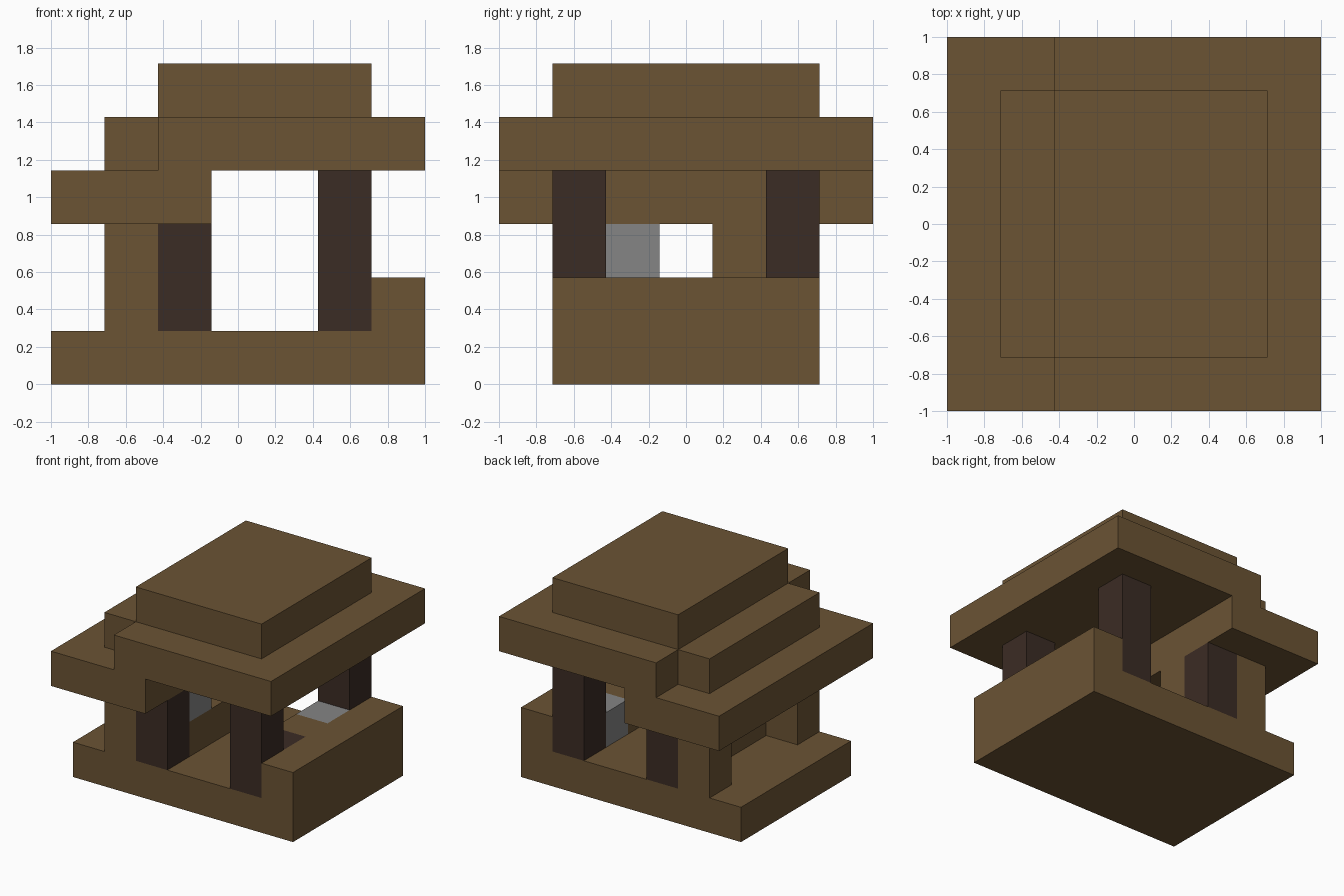
import bpy
import bmesh
from mathutils import Vector

cube = bpy.data.objects.get("Cube")
if cube:
    bpy.data.objects.remove(cube, do_unlink=True)

UNIT = 2 / 7  # one block
ORIGIN = Vector((-1, -1, 0))


def material(name, rgb):
    mat = bpy.data.materials.new(name)
    mat.use_nodes = True
    mat.diffuse_color = (*rgb, 1)
    mat.node_tree.nodes["Principled BSDF"].inputs["Base Color"].default_value = (*rgb, 1)
    return mat


plank = material("brown planks", (0.147, 0.087, 0.034))
log = material("dark log", (0.044, 0.025, 0.018))
stone = material("grey stone", (0.235, 0.235, 0.235))

# Each part is a block range on the 7 x 7 grid: x, y, z as (start, end)
parts = [
    ("floor_slab", plank, (0, 7), (1, 6), (0, 1)),
    ("end_ledge", plank, (6, 7), (1, 6), (1, 2)),
    ("inner_bench", plank, (2, 3), (2, 5), (1, 2)),
    ("bench_plank_block", plank, (2, 3), (4, 5), (2, 3)),
    ("bench_stone_block", stone, (2, 3), (2, 3), (2, 3)),
    ("ledge_log_block", log, (5, 6), (2, 3), (1, 2)),
    ("ledge_plank_block", plank, (5, 6), (3, 4), (1, 2)),
    ("ledge_stone_block", stone, (5, 6), (4, 5), (1, 2)),
    ("lower_eave", plank, (0, 3), (0, 7), (3, 4)),
    ("main_roof", plank, (2, 7), (0, 7), (4, 5)),
    ("roof_step", plank, (1, 2), (1, 6), (4, 5)),
    ("roof_cap", plank, (2, 6), (1, 6), (5, 6)),
]
# Posts and wall ends repeat at the front and the back
for side, y in (("front", (1, 2)), ("back", (5, 6))):
    parts += [
        (side + "_short_post", log, (2, 3), y, (1, 3)),
        (side + "_tall_post", log, (5, 6), y, (1, 4)),
        (side + "_wall_end", plank, (1, 2), y, (1, 3)),
    ]


def cells(xr, yr, zr):
    return [(x, y, z) for x in range(*xr) for y in range(*yr) for z in range(*zr)]


filled = {c for _, _, *ranges in parts for c in cells(*ranges)}


def build(name, mat, ranges):
    """Make the outer skin of a block range, leaving out faces against other blocks."""
    bm = bmesh.new()
    for cell in cells(*ranges):
        centre = Vector(cell) + Vector((0.5, 0.5, 0.5))
        for axis in range(3):
            for sign in (-1, 1):
                normal = Vector((0, 0, 0))
                normal[axis] = sign
                if tuple(int(v) for v in Vector(cell) + normal) in filled:
                    continue
                u = Vector((0, 0, 0))
                u[(axis + 1) % 3] = 0.5
                v = normal.cross(u)
                corners = (-u - v, u - v, u + v, v - u)
                bm.faces.new([bm.verts.new(ORIGIN + (centre + normal / 2 + c) * UNIT)
                              for c in corners])
    bmesh.ops.remove_doubles(bm, verts=bm.verts, dist=0.001)
    bmesh.ops.dissolve_limit(bm, angle_limit=0.01, verts=bm.verts, edges=bm.edges)
    mesh = bpy.data.meshes.new(name)
    bm.to_mesh(mesh)
    bm.free()
    mesh.materials.append(mat)
    bpy.context.collection.objects.link(bpy.data.objects.new(name, mesh))


for name, mat, *ranges in parts:
    build(name, mat, ranges)
